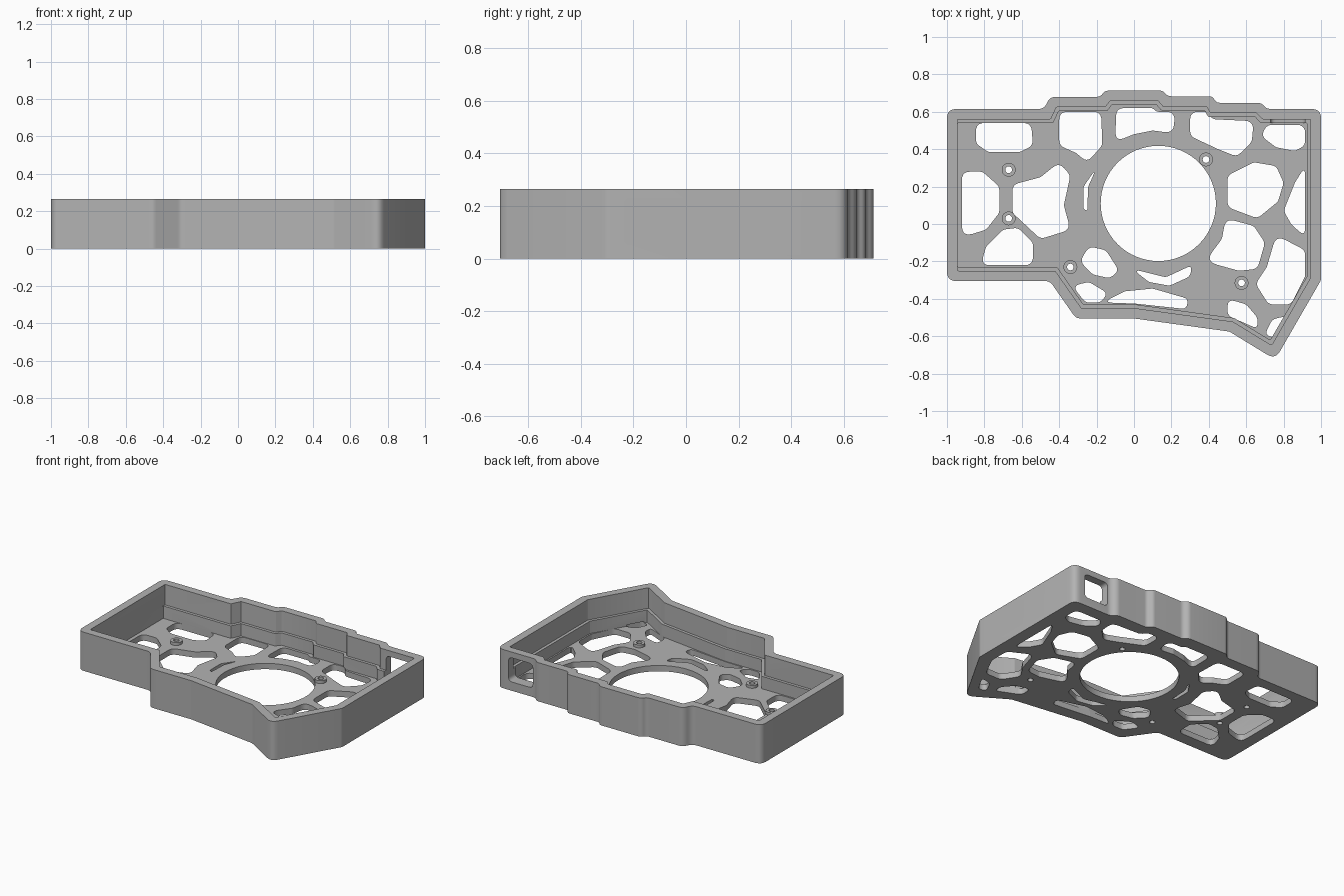
import bpy, bmesh, math
from mathutils import Vector, Matrix

cube = bpy.data.objects.get("Cube")
if cube:
    bpy.data.objects.remove(cube, do_unlink=True)

HEIGHT, LEDGE, FLOOR = 0.265, 0.125, 0.04

grey = bpy.data.materials.new("light grey plastic")
grey.use_nodes = True
grey.diffuse_color = (0.45, 0.45, 0.45, 1)
grey.node_tree.nodes["Principled BSDF"].inputs["Base Color"].default_value = grey.diffuse_color


def rounded(points, radius, steps=5):
    """Round every corner of a polygon with a tangent curve."""
    pts = [Vector(p) for p in points]
    out = []
    for i, p in enumerate(pts):
        a, b = pts[i - 1] - p, pts[(i + 1) % len(pts)] - p
        half = a.angle(b) / 2
        cut = min(radius / math.tan(half), a.length * 0.48, b.length * 0.48)
        start, end = p + a.normalized() * cut, p + b.normalized() * cut
        for k in range(steps + 1):
            t = k / steps
            out.append(start * (1 - t) ** 2 + p * 2 * t * (1 - t) + end * t * t)
    return out


def inset(points, distances):
    """Move each edge of a clockwise polygon inwards by its own distance."""
    pts = [Vector(p) for p in points]
    n, out = len(pts), []
    for i, p in enumerate(pts):
        u, v = (p - pts[i - 1]).normalized(), (pts[(i + 1) % n] - p).normalized()
        nu, nv = Vector((u.y, -u.x)), Vector((v.y, -v.x))
        du, dv = distances[i - 1], distances[i]
        det = u.x * v.y - u.y * v.x
        if abs(det) < 0.05:
            out.append(p + nv * dv)
        else:
            s = ((nv * dv - nu * du).x * v.y - (nv * dv - nu * du).y * v.x) / det
            out.append(p + nu * du + u * s)
    return out


def circle(x, y, r, n):
    return [(x + r * math.cos(math.tau * k / n), y + r * math.sin(math.tau * k / n)) for k in range(n)]


def add_prism(bm, points, low, high, frame=None):
    """Extrude a flat outline between two heights, optionally in another frame."""
    frame = frame or Matrix()
    verts = [bm.verts.new((p[0], p[1], low)) for p in points]
    face = bm.faces.new(verts)
    top = bmesh.ops.extrude_face_region(bm, geom=[face])["geom"]
    moved = [g for g in top if isinstance(g, bmesh.types.BMVert)]
    for v in moved:
        v.co.z = high
    for v in verts + moved:
        v.co = frame @ v.co
    bmesh.ops.recalc_face_normals(bm, faces=bm.faces[:])


def finish(name, bm):
    mesh = bpy.data.meshes.new(name)
    bm.to_mesh(mesh)
    bm.free()
    mesh.materials.append(grey)
    obj = bpy.data.objects.new(name, mesh)
    bpy.context.collection.objects.link(obj)
    return obj


def prism(name, points, low, high, frame=None):
    bm = bmesh.new()
    add_prism(bm, points, low, high, frame)
    return finish(name, bm)


def activate(obj):
    bpy.ops.object.select_all(action="DESELECT")
    obj.select_set(True)
    bpy.context.view_layer.objects.active = obj


def subtract(target, cutter):
    activate(target)
    mod = target.modifiers.new("cut", "BOOLEAN")
    mod.operation, mod.solver, mod.object = "DIFFERENCE", "EXACT", cutter
    bpy.ops.object.modifier_apply(modifier=mod.name)
    bpy.data.objects.remove(cutter, do_unlink=True)


# Outer wall outline, clockwise from the back right corner of the left edge
outline = [(-1, -.305), (-1, .615), (-.48, .615), (-.45, .68), (-.18, .68), (-.155, .713),
           (.155, .713), (.18, .683), (.42, .683), (.44, .648), (.68, .648), (.71, .615),
           (1, .615), (1, -.3), (.755, -.725), (.51, -.575), (0, -.505), (-.31, -.505), (-.45, -.305)]
shell = prism("case_shell", rounded(outline, 0.05), 0, HEIGHT)

# Cavity: wide above the ledge, narrower below except along the left edge
count = len(outline)
wide = inset(outline, [0.055] * count)
narrow = inset(outline, [0.055] + [0.075] * (count - 1))
subtract(shell, prism("upper_cavity", rounded(wide, 0.008, 2), LEDGE, 0.4))
subtract(shell, prism("lower_cavity", rounded(narrow, 0.008, 2), FLOOR, 0.2))

# Cable windows through the side wall and the back wall
side = Matrix(((0, 0, 1, 0), (1, 0, 0, 0), (0, 1, 0, 0), (0, 0, 0, 1)))
back = Matrix(((1, 0, 0, 0), (0, 0, 1, 0), (0, 1, 0, 0), (0, 0, 0, 1)))


def window(start, end, low, high, frame):
    corners = [(start, low), (end, low), (end, high), (start, high)]
    subtract(shell, prism("window", rounded(corners, 0.03), low_wall(frame), 1.1, frame))


def low_wall(frame):
    return 0.85 if frame is side else 0.5


window(-.23, .065, .06, .225, side)
window(.73, .915, .06, .225, back)

# Floor openings
openings = bmesh.new()


def opening(*points):
    add_prism(openings, rounded(points, 0.045), -0.1, FLOOR + 0.01)


# left side openings
opening((-.845, .54), (-.55, .54), (-.54, .42), (-.61, .385), (-.78, .385), (-.845, .43))
opening((-.92, .28), (-.81, .28), (-.72, .2), (-.72, .06), (-.79, -.03), (-.92, -.07))
opening((-.82, -.22), (-.79, -.12), (-.7, -.03), (-.62, -.02), (-.54, -.1), (-.54, -.22))
opening((-.65, .21), (-.5, .25), (-.4, .33), (-.34, .26), (-.375, .1), (-.34, -.03), (-.5, -.08), (-.65, .06))
opening((-.4, .6), (-.175, .6), (-.17, .42), (-.25, .33), (-.31, .38), (-.4, .42))
opening((-.2, .3), (-.245, .2), (-.25, .07), (-.27, .08), (-.27, .2))
# back openings
opening((-.095, .62), (.1, .62), (.12, .6), (.22, .6), (.21, .485), (.1, .5), (0, .48), (-.1, .44))
opening((.3, .6), (.39, .6), (.42, .56), (.64, .55), (.63, .44), (.55, .36), (.45, .4), (.3, .47))
opening((.71, .53), (.915, .53), (.915, .42), (.86, .39), (.76, .41), (.68, .47))
# right side openings
opening((.5, .26), (.64, .33), (.76, .31), (.8, .22), (.77, .12), (.66, .03), (.5, .09))
opening((.915, .31), (.86, .22), (.8, .07), (.84, 0), (.915, -.07))
opening((.49, .03), (.64, -.01), (.7, -.1), (.66, -.24), (.56, -.25), (.38, -.2), (.47, -.08))
opening((.76, -.06), (.915, -.14), (.915, -.28), (.84, -.43), (.72, -.43), (.65, -.32), (.71, -.23))
opening((.74, -.51), (.82, -.49), (.75, -.61), (.7, -.59))
opening((.5, -.4), (.6, -.43), (.66, -.5), (.66, -.56), (.5, -.49))
# front openings
opening((-.01, -.24), (.08, -.31), (.19, -.33), (.3, -.28), (.31, -.22), (.17, -.285))
opening((-.17, -.42), (-.05, -.36), (.1, -.345), (.29, -.4), (.28, -.455), (0, -.425))
opening((-.24, -.12), (-.15, -.14), (-.08, -.25), (-.13, -.29), (-.22, -.27), (-.29, -.2))
opening((-.33, -.33), (-.24, -.31), (-.14, -.37), (-.18, -.42), (-.26, -.42))
# round centre opening
add_prism(openings, circle(0.13, 0.11, 0.308, 64), -0.1, FLOOR + 0.01)

# Screw bosses, each drilled through the floor
for x, y in ((-.67, .29), (-.67, .03), (-.34, -.23), (.575, -.315), (.385, .345)):
    add_prism(openings, circle(x, y, 0.018, 16), -0.1, FLOOR + 0.01)
    boss = prism("screw_boss", circle(x, y, 0.037, 24), FLOOR, FLOOR + 0.02)
    subtract(boss, prism("screw_hole", circle(x, y, 0.018, 16), 0, 0.2))
    activate(boss)
    bpy.ops.object.shade_smooth_by_angle(angle=math.radians(30))

subtract(shell, finish("floor_openings", openings))
activate(shell)
bpy.ops.object.shade_smooth_by_angle(angle=math.radians(30))
